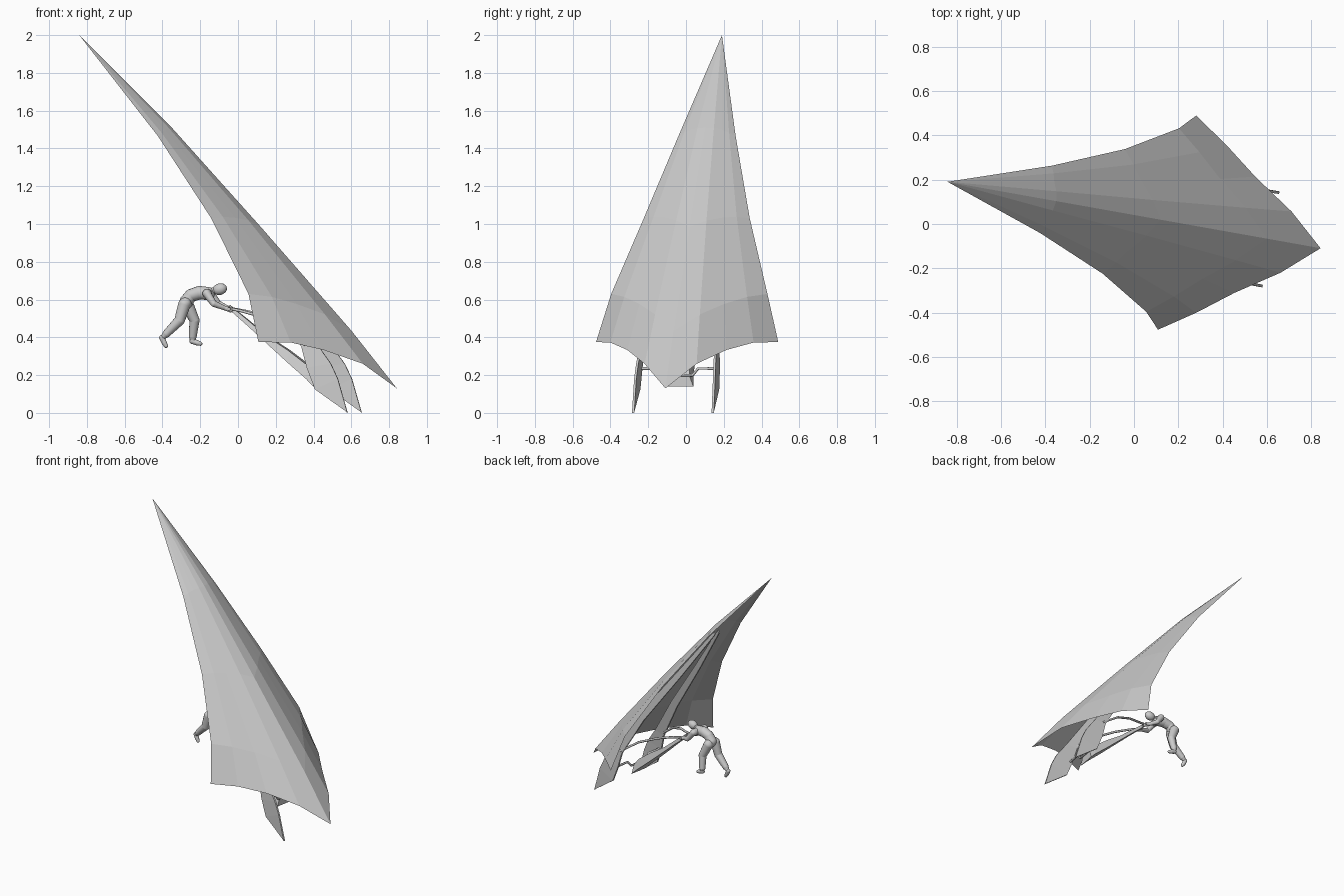
import bpy, bmesh, math
from mathutils import Matrix, Vector

if "Cube" in bpy.data.objects:
    bpy.data.objects.remove(bpy.data.objects["Cube"])

# The whole model is symmetric in a frame turned about z and shifted sideways
FRAME = Matrix.Rotation(math.radians(-10.1), 4, 'Z') @ Matrix.Translation((0, 0.04, 0))


def finish(name, bm, smooth=False):
    bmesh.ops.recalc_face_normals(bm, faces=bm.faces)
    me = bpy.data.meshes.new(name)
    bm.to_mesh(me)
    bm.free()
    ob = bpy.data.objects.new(name, me)
    bpy.context.collection.objects.link(ob)
    ob.matrix_world = FRAME
    if smooth:
        for p in me.polygons:
            p.use_smooth = True
    return ob


def bridge(bm, rows, closed=False):
    n = len(rows[0])
    for a, b in zip(rows, rows[1:]):
        for i in range(n if closed else n - 1):
            j = (i + 1) % n
            bm.faces.new((a[i], a[j], b[j], b[i]))


def rod(name, pts, r, sides=6):
    cu = bpy.data.curves.new(name, 'CURVE')
    cu.dimensions = '3D'
    cu.bevel_depth = r
    cu.bevel_resolution = max(0, sides // 2 - 2)
    cu.use_fill_caps = True
    sp = cu.splines.new('POLY')
    sp.points.add(len(pts) - 1)
    for p, q in zip(sp.points, pts):
        p.co = (*q, 1)
    ob = bpy.data.objects.new(name, cu)
    bpy.context.collection.objects.link(ob)
    ob.matrix_world = FRAME
    return ob


def ball(bm, c, r, scale=(1, 1, 1), tilt=0):
    m = Matrix.Translation(c) @ Matrix.Rotation(tilt, 4, 'Y') @ Matrix.Diagonal((*scale, 1))
    bmesh.ops.create_uvsphere(bm, u_segments=14, v_segments=9, radius=r, matrix=m)


def limb(name, pts):
    """Chain of tapered, rounded segments through (u, w, z, radius)."""
    bm = bmesh.new()
    for p in pts:
        ball(bm, p[:3], p[3])
    for a, b in zip(pts, pts[1:]):
        va, vb = Vector(a[:3]), Vector(b[:3])
        d = vb - va
        m = Matrix.Translation((va + vb) / 2) @ d.to_track_quat('Z', 'Y').to_matrix().to_4x4()
        bmesh.ops.create_cone(bm, segments=14, radius1=a[3], radius2=b[3],
                              depth=d.length, matrix=m)
    return finish(name, bm, True)


# Sail canopy: ridge lofted to each side edge, with a slight outward belly
ridge = [(-.861, 2), (-.363, 1.51), (.115, .985), (.603, .435), (.847, .13)]
edge = [None, (-.41, .154, 1.465), (-.10, .285, 1.03), (.124, .42, .63), (.19, .49, .375)]
belly = [(0, 0, 0), (.286, .03, .06), (.543, .01, .07), (.786, .015, .05), (1, 0, 0)]
bm = bmesh.new()
apex = bm.verts.new((ridge[0][0], 0, ridge[0][1]))
mid = [bm.verts.new((u, 0, z)) for u, z in ridge[1:]]
for s in (1, -1):
    rows = []
    for k in range(1, 5):
        (ru, rz), (eu, ew, ez) = ridge[k], edge[k]
        g = ew / .49 * (1 if k == 4 else .6)
        row = [mid[k - 1]]
        for f, du, dz in belly[1:]:
            row.append(bm.verts.new((ru + (eu - ru) * f + du * g, s * ew * f,
                                     rz + (ez - rz) * f + dz * g)))
        rows.append(row)
    for a, b in zip(rows[0], rows[0][1:]):
        bm.faces.new((apex, a, b))
    bridge(bm, rows)
finish("sail_canopy", bm)

# Fin legs: broad at the foot, sweeping up to meet under the ridge
# (front u, front z, back u, back z, half spacing)
fin = [(.62, 0, .612, .008, .214), (.568, .18, .445, .125, .212), (.53, .26, .40, .24, .208),
       (.45, .37, .37, .35, .20), (.25, .67, .20, .64, .16),
       (-.05, 1.06, -.08, 1.03, .09), (-.33, 1.43, -.34, 1.41, .02)]
for s, side in ((1, "left"), (-1, "right")):
    bm = bmesh.new()
    rows = []
    for fu, fz, bu, bz, w in fin:
        rows.append([bm.verts.new((u, s * (w + t), z)) for u, z, t in
                     ((fu, fz, .006), (fu, fz, -.006), (bu, bz, -.006), (bu, bz, .006))])
    bridge(bm, rows, True)
    bm.faces.new(rows[0])
    bm.faces.new(rows[-1])
    finish("fin_leg_" + side, bm)
    # Arched control bar from the handle out to the leg
    rod("control_bar_" + side, [(-.06, s * .03, .555), (.02, s * .06, .54), (.12, s * .11, .515),
                                (.25, s * .165, .46), (.39, s * .203, .36)], .008)

# Cranked crossbar between the legs
rod("crossbar", [(.42, .21, .235), (.42, .10, .235), (.415, .07, .20), (.415, -.07, .20),
                 (.42, -.10, .235), (.42, -.21, .235)], .008)

# Tapered plank from the hands down to the crossbar
plank = [(-.05, .57, .545, .014), (.05, .49, .46, .028), (.14, .415, .38, .04),
         (.27, .33, .265, .055), (.37, .255, .18, .066), (.41, .20, .14, .072)]
bm = bmesh.new()
rows = [[bm.verts.new(c) for c in ((u, -h * .7, t), (u, h * .7, t), (u, h, b), (u, -h, b))]
        for u, t, b, h in plank]
bridge(bm, rows, True)
bm.faces.new(rows[0])
bm.faces.new(rows[-1])
finish("plank", bm)
rod("hand_grip", [(-.045, -.06, .55), (-.045, .06, .55)], .009)

# Figure leaning forward onto the grip
limb("torso", [(-.285, 0, .59, .036), (-.26, 0, .622, .034), (-.215, 0, .636, .036),
               (-.165, 0, .632, .034)])
limb("shoulders", [(-.165, -.05, .632, .024), (-.165, .05, .632, .024)])
limb("hips", [(-.285, -.028, .58, .031), (-.285, .028, .58, .031)])
limb("neck", [(-.155, 0, .64, .02), (-.12, 0, .652, .017)])
bm = bmesh.new()
ball(bm, (-.105, 0, .655), .034, (1.15, .85, .9), math.radians(-15))
finish("head", bm, True)
for s, side in ((1, "left"), (-1, "right")):
    limb("arm_" + side, [(-.165, s * .055, .632, .022), (-.125, s * .07, .578, .017),
                         (-.07, s * .045, .555, .012), (-.04, s * .04, .545, .013)])
limb("front_leg", [(-.285, .03, .575, .033), (-.25, .05, .49, .027),
                   (-.262, .065, .405, .021), (-.262, .065, .385, .015)])
limb("front_foot", [(-.265, .065, .38, .015), (-.235, .067, .37, .014), (-.222, .068, .366, .011)])
limb("back_leg", [(-.29, -.03, .575, .033), (-.315, -.035, .49, .028),
                  (-.385, -.035, .42, .021), (-.40, -.035, .405, .015)])
limb("back_foot", [(-.41, -.035, .398, .015), (-.397, -.035, .37, .014), (-.388, -.035, .355, .011)])
